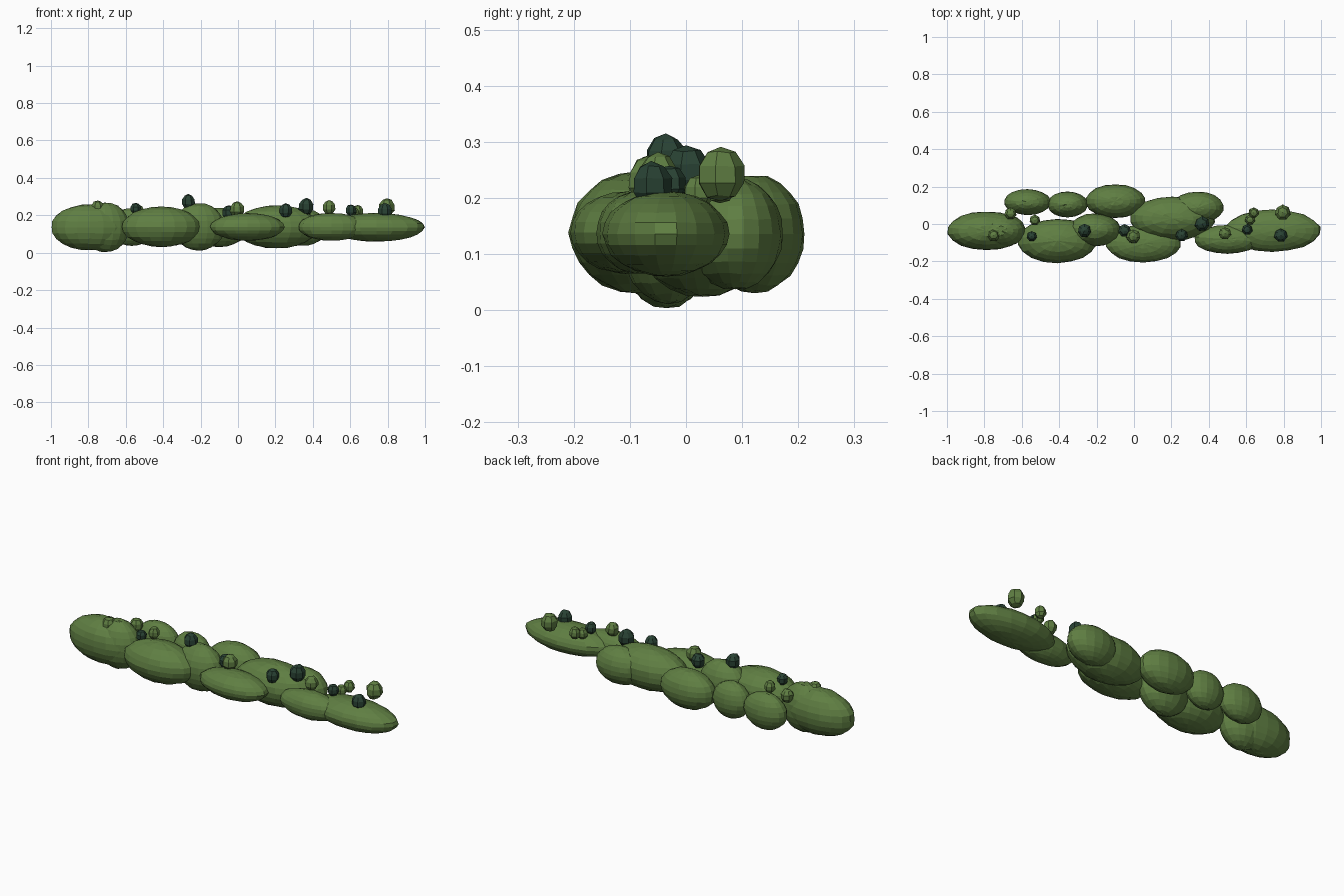
import bpy, bmesh, random
from mathutils import Matrix, Vector

random.seed(4)
if "Cube" in bpy.data.objects:
    bpy.data.objects.remove(bpy.data.objects["Cube"])


def material(name, color):
    m = bpy.data.materials.new(name)
    m.use_nodes = True
    m.diffuse_color = color
    m.node_tree.nodes["Principled BSDF"].inputs["Base Color"].default_value = color
    return m


LEAF = material("leaf green", (0.115, 0.21, 0.055, 1))
DARK = material("dark green", (0.022, 0.055, 0.034, 1))


def blob(name, center, radii, mat, segments, rings, jitter):
    """Faceted ellipsoid with slightly uneven vertices."""
    bm = bmesh.new()
    bmesh.ops.create_uvsphere(bm, u_segments=segments, v_segments=rings, radius=1)
    for v in bm.verts:
        v.co *= 1 + random.uniform(-jitter, jitter)
    bmesh.ops.transform(bm, matrix=Matrix.Translation(Vector(center)) @ Matrix.Diagonal((*radii, 1)),
                        verts=bm.verts)
    mesh = bpy.data.meshes.new(name)
    bm.to_mesh(mesh)
    bm.free()
    mesh.materials.append(mat)
    obj = bpy.data.objects.new(name, mesh)
    bpy.context.collection.objects.link(obj)


# Large foliage mounds: name, centre, radii
mounds = [
    ("right_end_mound", (-.79, -.037, .136), (.21, .104, .124)),
    ("right_inner_mound", (-.71, -.035, .136), (.13, .09, .133)),
    ("front_right_mound", (-.41, -.09, .138), (.212, .118, .107)),
    ("middle_right_mound", (-.21, -.032, .138), (.14, .088, .126)),
    ("front_middle_mound", (.05, -.105, .138), (.2, .1, .073)),
    ("middle_left_mound", (.205, .03, .138), (.228, .118, .115)),
    ("back_left_mound", (.34, .088, .136), (.14, .085, .1)),
    ("back_middle_mound", (-.1, .122, .136), (.16, .09, .105)),
    ("back_inner_mound", (-.355, .105, .137), (.108, .069, .1)),
    ("back_right_mound", (-.57, .117, .137), (.125, .069, .1)),
    ("front_left_mound", (.5, -.082, .138), (.18, .077, .074)),
    ("left_end_mound", (.74, -.036, .136), (.258, .112, .076)),
]
for name, center, radii in mounds:
    blob(name, center, radii, LEAF, 18, 12, .018)

# Small buds resting on top: centre and radius
light_buds = [
    (.795, .062, .242, .044), (.64, .06, .222, .03), (.62, .022, .21, .028),
    (.487, -.05, .243, .035), (-.005, -.066, .232, .04), (-.53, .02, .222, .03),
    (-.66, .055, .22, .034), (-.75, -.06, .24, .036),
]
dark_buds = [
    (-.265, -.036, .272, .037), (-.547, -.066, .235, .029), (.255, -.06, .225, .035),
    (.365, .0, .246, .042), (.605, -.03, .226, .03), (.785, -.062, .222, .038),
    (-.05, -.036, .215, .036),
]
for label, mat, buds in (("light_bud", LEAF, light_buds), ("dark_bud", DARK, dark_buds)):
    for i, (x, y, z, r) in enumerate(buds):
        blob(f"{label}_{i + 1}", (x, y, z), (r, r, r * 1.1), mat, 7, 5, .06)
